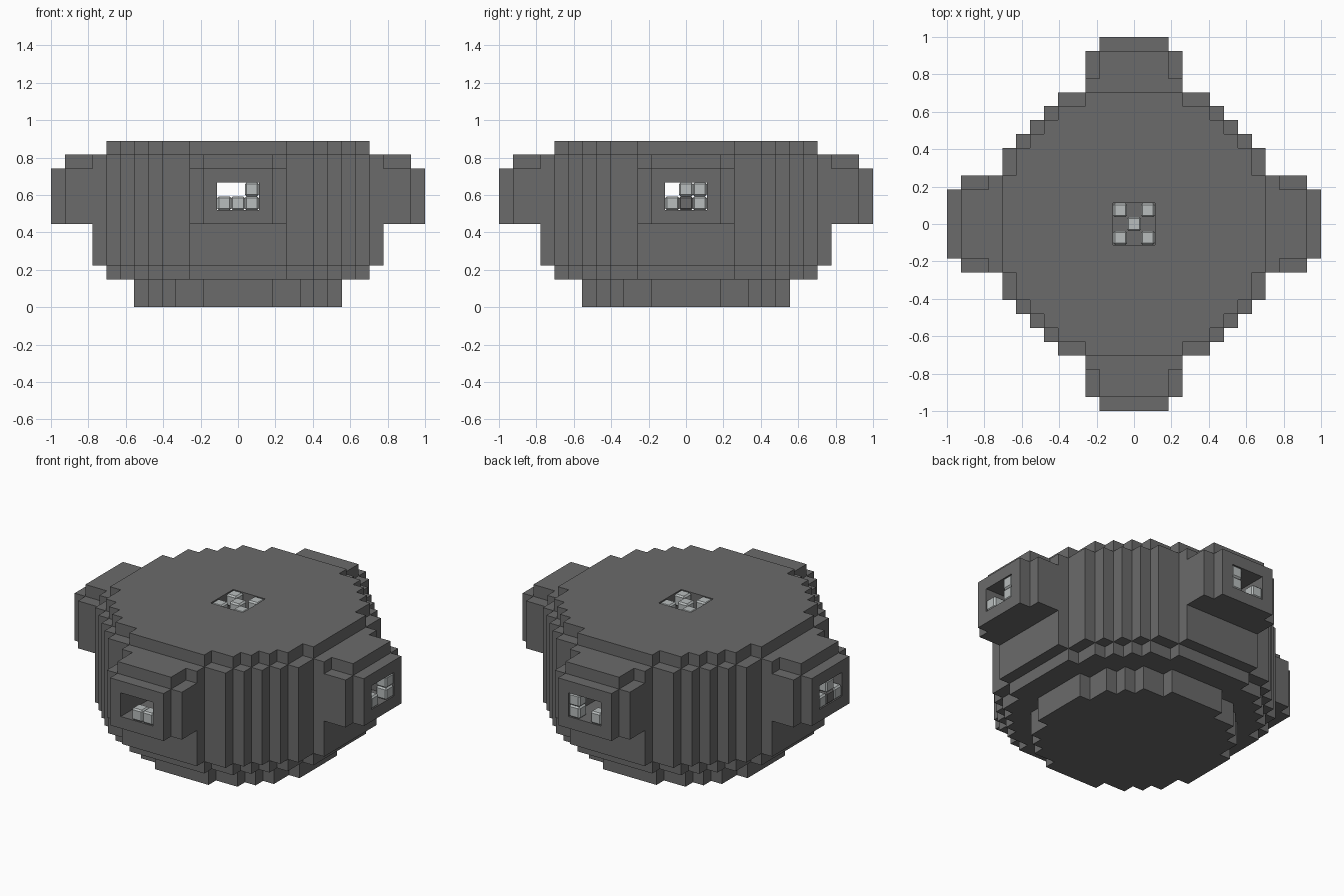
import bpy, bmesh
from mathutils import Matrix, Vector
from math import pi

cube = bpy.data.objects.get("Cube")
if cube:
    bpy.data.objects.remove(cube)

U = 2 / 27  # one block


def material(name, color):
    m = bpy.data.materials.new(name)
    m.use_nodes = True
    m.diffuse_color = color
    m.node_tree.nodes["Principled BSDF"].inputs["Base Color"].default_value = color
    return m


DARK = material("dark grey", (0.145, 0.145, 0.145, 1))
LIGHT = material("light grey", (0.48, 0.51, 0.51, 1))


def add(name, bm, mat):
    bmesh.ops.recalc_face_normals(bm, faces=bm.faces)
    bmesh.ops.scale(bm, vec=(U, U, U), verts=bm.verts)
    me = bpy.data.meshes.new(name)
    bm.to_mesh(me)
    bm.free()
    me.materials.append(mat)
    ob = bpy.data.objects.new(name, me)
    bpy.context.collection.objects.link(ob)
    return ob


def prism(points, low, high):
    """Extrude a flat outline between two heights."""
    bm = bmesh.new()
    face = bm.faces.new([bm.verts.new((x, y, low)) for x, y in points])
    out = bmesh.ops.extrude_face_region(bm, geom=[face])
    moved = [v for v in out["geom"] if isinstance(v, bmesh.types.BMVert)]
    bmesh.ops.translate(bm, verts=moved, vec=(0, 0, high - low))
    return bm


def box(lo, hi, bevel=0):
    bm = bmesh.new()
    lo, hi = Vector(lo), Vector(hi)
    place = Matrix.Translation((lo + hi) / 2) @ Matrix.Diagonal((*(hi - lo), 1))
    bmesh.ops.create_cube(bm, size=1, matrix=place)
    if bevel:
        bmesh.ops.bevel(bm, geom=bm.edges[:], offset=bevel, segments=1, affect="EDGES")
    return bm


def stepped_round(steps):
    """Stepped disc outline from the corner points of one quarter."""
    quarter = []
    for i, (x, y) in enumerate(steps):
        quarter.append((x, y))
        if i + 1 < len(steps):
            quarter.append((x, steps[i + 1][1]))
    pts = []
    for _ in range(4):
        pts += quarter
        quarter = [(y, -x) for x, y in quarter]
    # the quarter runs clockwise, matching the clockwise turn
    return pts


# Stacked body layers
base = [(2.5, 7.5), (4.5, 6.5), (5.5, 5.5), (6.5, 4.5), (7.5, 2.5)]
rim = [(3.5, 9.5), (5.5, 8.5), (6.5, 7.5), (7.5, 6.5), (8.5, 5.5), (9.5, 3.5)]
drum = [(3.5, 10.5), (5.5, 9.5), (6.5, 8.5), (7.5, 7.5), (8.5, 6.5), (9.5, 5.5), (10.5, 3.5)]
shell = []
for name, steps, low, high in [("base", base, 0, 2), ("lower_rim", rim, 2, 3),
                               ("drum", drum, 3, 11), ("top_plate", rim, 11, 12)]:
    shell.append(add(name, prism(stepped_round(steps), low, high), DARK))

# Four side ports: stepped block plus a narrower tip
section = [(-3.5, 6), (3.5, 6), (3.5, 10), (2.5, 10), (2.5, 11), (-2.5, 11), (-2.5, 10), (-3.5, 10)]
for i, side in enumerate(["front", "left", "back", "right"]):
    turn = Matrix.Rotation(i * pi / 2, 3, "Z")
    port = prism(section, 10.5, 12.5)
    bmesh.ops.rotate(port, matrix=Matrix.Rotation(pi / 2, 3, "X"), verts=port.verts)
    tip = box((-2.5, -13.5, 6), (2.5, -12.5, 10))
    for part, bm in (("port", port), ("port_tip", tip)):
        bmesh.ops.rotate(bm, matrix=turn, verts=bm.verts)
        shell.append(add(side + "_" + part, bm, DARK))

# Cut the crossing channels and the top shaft
cutters = [add("channel_cutter", box(lo, hi), DARK) for lo, hi in [
    ((-14, -1.5, 7), (14, 1.5, 9)),
    ((-1.5, -14, 7), (1.5, 14, 9)),
    ((-1.5, -1.5, 7), (1.5, 1.5, 13))]]
for c in cutters:
    c.hide_render = True
for ob in shell[2:]:
    for c in cutters:
        mod = ob.modifiers.new("channel", "BOOLEAN")
        mod.operation = "DIFFERENCE"
        mod.solver = "EXACT"
        mod.object = c
bpy.context.view_layer.update()
graph = bpy.context.evaluated_depsgraph_get()
cut = [bpy.data.meshes.new_from_object(ob.evaluated_get(graph)) for ob in shell]
for ob, me in zip(shell, cut):
    ob.modifiers.clear()
    ob.data = me
for c in cutters:
    bpy.data.objects.remove(c)


def block(name, x, y, z, mat=LIGHT):
    c = Vector((x, y, z))
    h = Vector((0.5, 0.5, 0.5))
    add(name, box(c - h, c + h, 0.12), mat)


# Light blocks set in the openings
LOW, HIGH = 7.5, 8.5
for x, y in [(-1, -1), (1, -1), (0, 0), (-1, 1), (1, 1)]:
    block("top_block", x, y, 11.5)
for x, z in [(0, LOW), (1, LOW)]:
    block("front_block", x, -13, z)
for x, z in [(1, HIGH), (1, LOW), (-1, LOW)]:
    block("back_block", x, 13, z)
for y, z in [(1, HIGH), (1, LOW), (-1, LOW)]:
    block("left_block", 13, y, z)
for y, z in [(0, HIGH), (1, LOW), (-1, LOW)]:
    block("right_block", -13, y, z)
block("right_dark_block", -13, 0, LOW, DARK)
